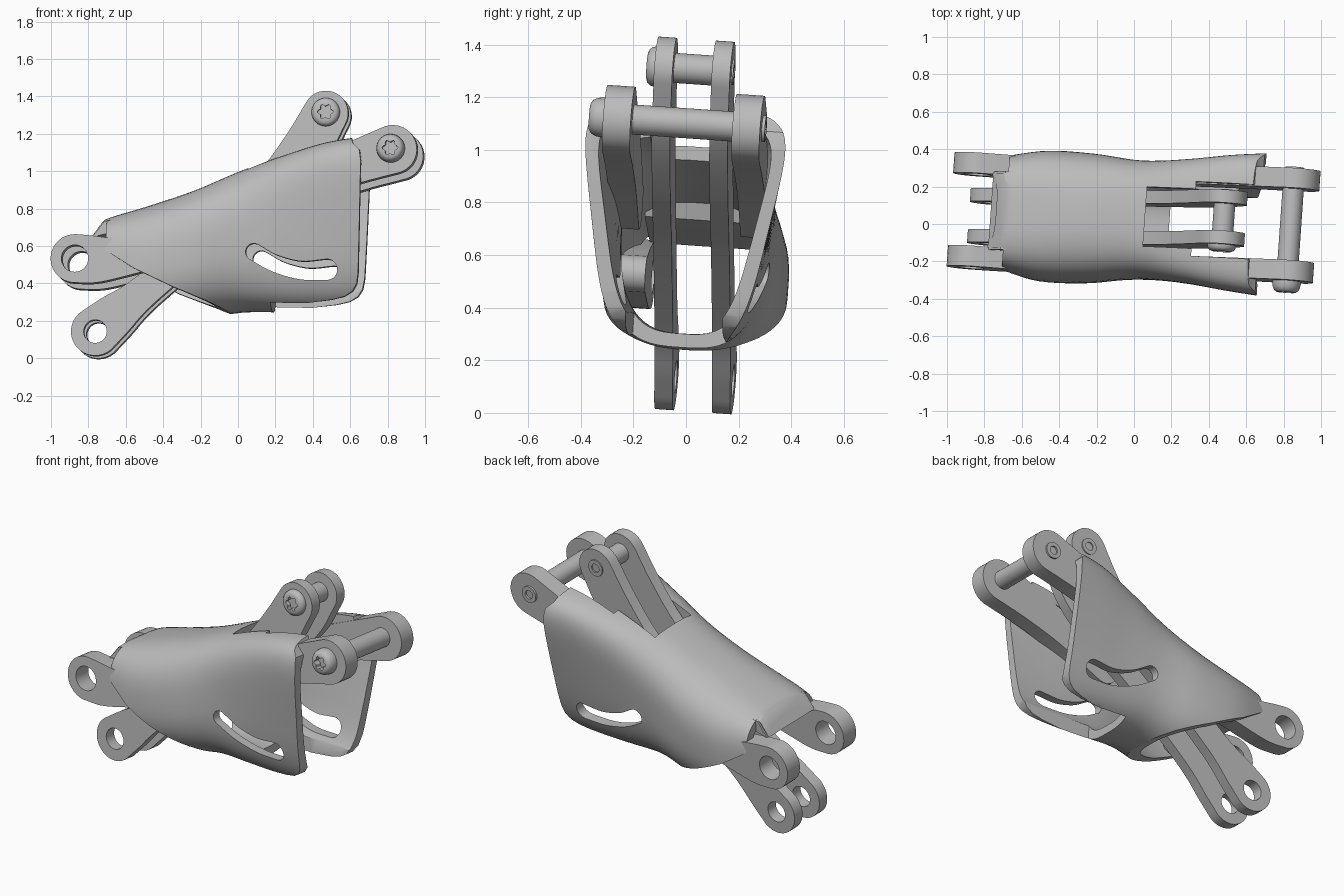
import bpy, bmesh, math
from mathutils import Matrix, Vector

cube = bpy.data.objects.get("Cube")
if cube:
    bpy.data.objects.remove(cube, do_unlink=True)

grey = bpy.data.materials.new("mid_grey")
grey.use_nodes = True
COLOUR = (0.5, 0.5, 0.5, 1)
grey.diffuse_color = COLOUR
grey.node_tree.nodes["Principled BSDF"].inputs["Base Color"].default_value = COLOUR

# The whole assembly sits slightly yawed and rolled
TILT = (Matrix.Translation((0, -0.228, 0.7)) @ Matrix.Rotation(math.radians(-4), 4, 'Z')
        @ Matrix.Rotation(math.radians(-4), 4, 'X') @ Matrix.Translation((0, 0.25, -0.7)))
parts = []


def spline(points, steps):
    """Catmull-Rom curve through tuples of any length."""
    pts = [Vector(p) for p in points]
    pts = [2 * pts[0] - pts[1]] + pts + [2 * pts[-1] - pts[-2]]
    out = []
    for i in range(1, len(pts) - 2):
        a, b, c, d = pts[i - 1:i + 3]
        for k in range(steps):
            t = k / steps
            out.append(0.5 * (2 * b + (c - a) * t + (2 * a - 5 * b + 4 * c - d) * t * t
                              + (3 * b - a - 3 * c + d) * t ** 3))
    return out + [pts[-2]]


def skin(name, rings):
    """Closed solid through rings of equal length."""
    bm = bmesh.new()
    loops = [[bm.verts.new(p) for p in ring] for ring in rings]
    n = len(loops[0])
    for a, b in zip(loops, loops[1:]):
        for i in range(n):
            j = (i + 1) % n
            bm.faces.new((a[i], a[j], b[j], b[i]))
    bm.faces.new(loops[0])
    bm.faces.new(loops[-1])
    bmesh.ops.recalc_face_normals(bm, faces=bm.faces)
    mesh = bpy.data.meshes.new(name)
    bm.to_mesh(mesh)
    bm.free()
    obj = bpy.data.objects.new(name, mesh)
    bpy.context.collection.objects.link(obj)
    return obj


def prism(name, outline, y0, y1):
    return skin(name, [[(x, y, z) for x, z in outline] for y in (y0, y1)])


def stroke(points, steps=5, cap=16):
    """Outline of a round-ended bar along (x, z, radius) points."""
    path = spline(points, steps)
    left, right, angles = [], [], []
    for i, p in enumerate(path):
        d = path[min(i + 1, len(path) - 1)] - path[max(i - 1, 0)]
        a = math.atan2(d[1], d[0])
        angles.append(a)
        n = Vector((-math.sin(a), math.cos(a))) * p[2]
        left.append((p[0] + n.x, p[1] + n.y))
        right.append((p[0] - n.x, p[1] - n.y))

    def arc(p, start):
        return [(p[0] + p[2] * math.cos(start - math.pi * k / cap),
                 p[1] + p[2] * math.sin(start - math.pi * k / cap)) for k in range(1, cap)]
    return (left + arc(path[-1], angles[-1] + math.pi / 2) + right[::-1]
            + arc(path[0], angles[0] - math.pi / 2))


def disc(x, z, r, wave=0.0, n=36):
    out = []
    for i in range(n):
        a = 2 * math.pi * i / n
        q = r * (1 + wave * math.cos(6 * a))
        out.append((x + q * math.cos(a), z + q * math.sin(a)))
    return out


def boolean(obj, cutter, operation='DIFFERENCE'):
    mod = obj.modifiers.new("cut", 'BOOLEAN')
    mod.operation = operation
    mod.solver = 'EXACT'
    mod.object = cutter
    graph = bpy.context.evaluated_depsgraph_get()
    mesh = bpy.data.meshes.new_from_object(obj.evaluated_get(graph))
    obj.modifiers.clear()
    obj.data = mesh
    bpy.data.objects.remove(cutter, do_unlink=True)


def box(x0, x1, y0, y1, z0, z1):
    return prism("cutter", [(x0, z0), (x1, z0), (x1, z1), (x0, z1)], y0, y1)


# Shell stations: x, top, bottom, half width, upward flare, top and bottom squareness
STATIONS = [(-0.88, 0.67, 0.24, 0.268, 0.0, 3.6, 2.6), (-0.72, 0.755, 0.21, 0.305, 0.0, 3.4, 2.6),
            (-0.5, 0.825, 0.19, 0.348, 0.0, 2.8, 2.6), (-0.25, 0.91, 0.22, 0.345, 0.0, 2.7, 2.6),
            (0.0, 1.015, 0.262, 0.315, 0.015, 3.0, 2.7), (0.25, 1.1, 0.265, 0.314, 0.042, 4.2, 3.4),
            (0.48, 1.165, 0.27, 0.328, 0.066, 5.0, 4.0), (0.72, 1.2, 0.28, 0.342, 0.084, 5.0, 4.2)]


def shell_solid(name, inset, stretch, sides=64):
    rings = []
    for x, top, low, w, flare, upper, lower in spline(STATIONS, 5):
        mid, h, w = (top + low) / 2, (top - low) / 2 - inset, w - inset
        ring = []
        for i in range(sides):
            a = 2 * math.pi * (i + 0.5) / sides
            c, s = math.cos(a), math.sin(a)
            power = upper if s > 0 else lower
            sy = math.copysign(abs(c) ** (2 / power), c)
            sz = math.copysign(abs(s) ** (2 / power), s)
            ring.append((x * stretch, sy * (w + flare * sz), mid + h * sz))
        rings.append(ring)
    return skin(name, rings)


shell = shell_solid("outer_shell", 0, 1)
boolean(shell, shell_solid("cutter", 0.052, 1.03))

# Side profile: chamfered rear lip, sloping lower opening, rounded wing corners
PROFILE = [(-0.79, 0.65), (-0.7, 0.57), (-0.55, 0.475), (-0.35, 0.38), (-0.15, 0.3),
           (-0.03, 0.245), (0.0, 0.2), (0.17, 0.2), (0.18, 0.283), (0.35, 0.297), (0.5, 0.315),
           (0.57, 0.332), (0.615, 0.36), (0.638, 0.4), (0.647, 0.46), (0.655, 0.7),
           (0.665, 1.05), (0.655, 1.11), (0.62, 1.145), (0.56, 1.3), (-0.6, 1.3), (-0.71, 0.76)]
boolean(shell, prism("cutter", PROFILE, -0.6, 0.6), 'INTERSECT')

# Top slot, widened towards the wings, and the gap between the wing bottoms
boolean(shell, box(0.04, 0.4, -0.16, 0.16, 0.75, 1.4))
boolean(shell, box(0.3, 0.9, -0.2, 0.2, 0.75, 1.4))
boolean(shell, box(0.172, 0.9, -0.185, 0.185, 0.0, 0.6))

# Trim the rear corners so the shell ends flush on the lugs
for y0, y1 in ((-0.5, -0.2), (0.2, 0.5)):
    boolean(shell, box(-0.95, -0.705, y0, y1, 0.2, 1.0))

# Curved slots through both side walls
SLOT = [(0.09, 0.565, 0.045), (0.2, 0.505, 0.045), (0.34, 0.468, 0.048), (0.48, 0.472, 0.055)]
boolean(shell, prism("cutter", stroke(SLOT), -0.6, 0.6))
parts.append(shell)

# Thick chamfered lip joining the rear lugs
LIP = [(-0.785, 0.65), (-0.72, 0.735), (-0.5, 0.785), (-0.38, 0.82), (-0.4, 0.75), (-0.6, 0.695)]
parts.append(prism("rear_lip", LIP, -0.21, 0.21))

# Mirrored lugs and inner link bars: path, offset, thickness, hole
BARS = {
    "rear_lug": ([(-0.87, 0.53, 0.13), (-0.76, 0.525, 0.125), (-0.62, 0.53, 0.1),
                  (-0.5, 0.53, 0.07)], 0.25, 0.11, 0.072),
    "front_lug": ([(0.83, 1.115, 0.13), (0.6, 1.035, 0.112), (0.35, 0.935, 0.1),
                   (0.07, 0.79, 0.09)], 0.247, 0.106, 0),
    "link_bar": ([(-0.77, 0.15, 0.13), (-0.67, 0.235, 0.115), (-0.5, 0.375, 0.085),
                  (-0.1, 0.71, 0.085), (0.16, 0.92, 0.1), (0.35, 1.13, 0.125),
                  (0.46, 1.32, 0.12)], 0.11, 0.07, 0.062),
}
for name, (path, offset, thick, hole) in BARS.items():
    for side, label in ((-1, "right_"), (1, "left_")):
        y = side * offset
        bar = prism(label + name, stroke(path), y - thick / 2, y + thick / 2)
        if hole:
            x, z, _ = path[0]
            boolean(bar, prism("cutter", disc(x, z, hole), y - 0.2, y + 0.2))
        parts.append(bar)


# Domed bolts with a lobed socket in the head and a round one in the tail
def bolt(name, x, z, seat, height, tail):
    profile = [(seat - height, 0.05), (seat - 0.85 * height, 0.064), (seat - 0.55 * height, 0.073),
               (seat - 0.2 * height, 0.076), (seat, 0.076), (seat, 0.057),
               (tail - 0.03, 0.057), (tail - 0.03, 0.05), (tail, 0.05)]
    obj = skin(name, [[(px, y, pz) for px, pz in disc(x, z, r)] for y, r in profile])
    boolean(obj, prism("cutter", disc(x, z, 0.036, 0.17, 72), seat - 0.1, seat - 0.3 * height))
    boolean(obj, prism("cutter", disc(x, z, 0.026), tail - 0.03, tail + 0.05))
    parts.append(obj)


bolt("lug_bolt", 0.82, 1.12, -0.3, 0.06, 0.312)
bolt("link_bolt", 0.46, 1.325, -0.145, 0.035, 0.152)

# Tilt, colour and shading
bpy.ops.object.select_all(action='DESELECT')
for obj in parts:
    obj.data.transform(TILT)
    obj.data.materials.clear()
    obj.data.materials.append(grey)
    obj.select_set(True)
bpy.context.view_layer.objects.active = shell
bpy.ops.object.shade_smooth_by_angle(angle=math.radians(35))
